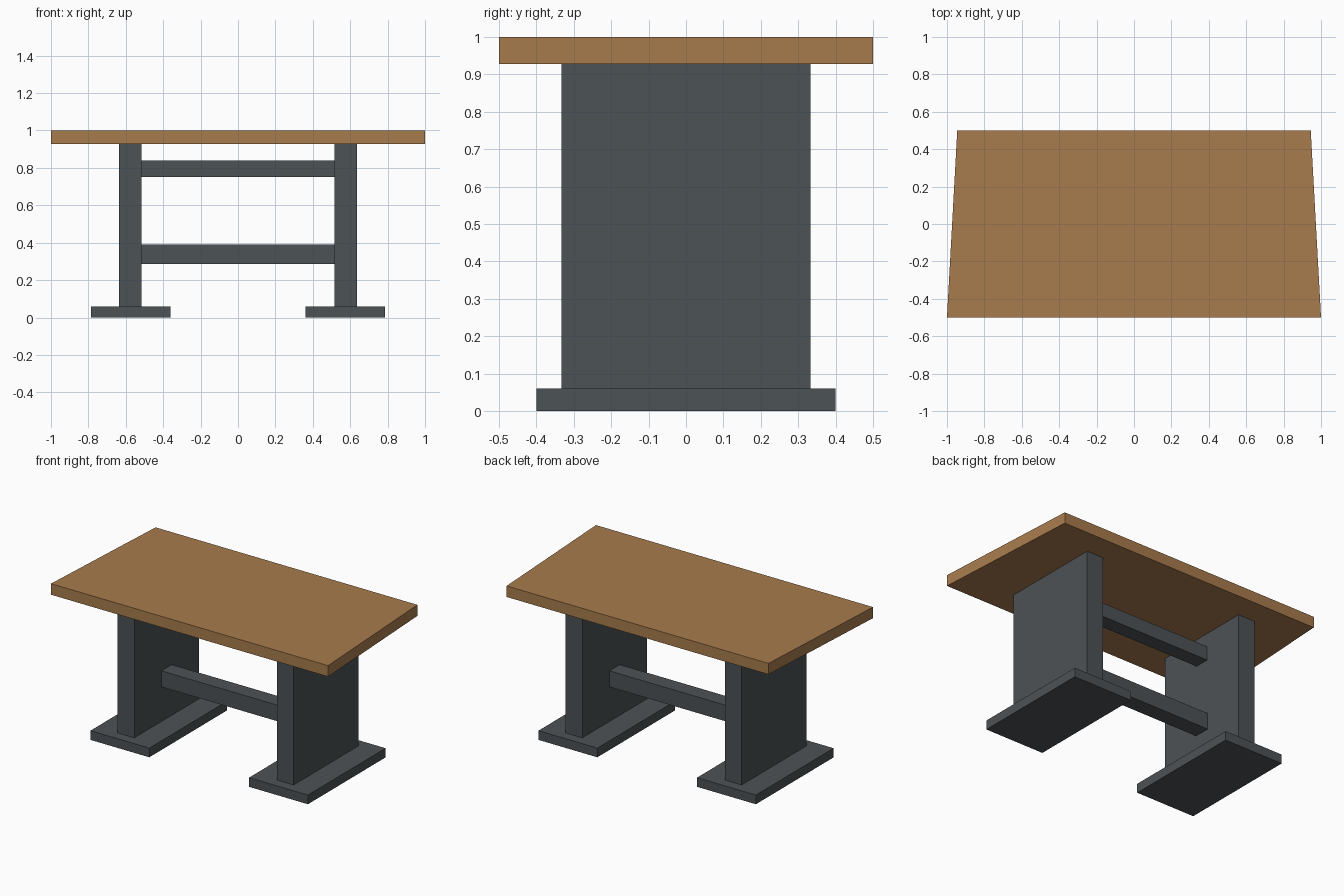
import bpy, bmesh

if "Cube" in bpy.data.objects:
    bpy.data.objects.remove(bpy.data.objects["Cube"])


def material(name, rgb):
    m = bpy.data.materials.new(name)
    m.diffuse_color = (*rgb, 1)
    m.use_nodes = True
    m.node_tree.nodes["Principled BSDF"].inputs["Base Color"].default_value = m.diffuse_color
    return m


wood = material("wood", (0.39, 0.20, 0.075))
slate = material("dark_grey", (0.073, 0.085, 0.09))


def prism(name, outline, z0, z1, mat):
    """Extrude a flat outline from z0 up to z1."""
    bm = bmesh.new()
    face = bm.faces.new([bm.verts.new((x, y, z0)) for x, y in outline])
    new = bmesh.ops.extrude_face_region(bm, geom=[face])["geom"]
    for v in new:
        if isinstance(v, bmesh.types.BMVert):
            v.co.z = z1
    bmesh.ops.recalc_face_normals(bm, faces=bm.faces)
    me = bpy.data.meshes.new(name)
    bm.to_mesh(me)
    bm.free()
    me.materials.append(mat)
    ob = bpy.data.objects.new(name, me)
    bpy.context.collection.objects.link(ob)
    return ob


def box(name, x0, x1, half_y, z0, z1):
    outline = [(x0, -half_y), (x1, -half_y), (x1, half_y), (x0, half_y)]
    return prism(name, outline, z0, z1, slate)


# Tabletop, slightly narrower at the back
prism("tabletop", [(-1, -0.5), (1, -0.5), (0.945, 0.5), (-0.945, 0.5)],
      0.928, 1.0, wood)

# Slab legs and flat feet, one pair per side
for side, s in (("left", -1), ("right", 1)):
    box(f"{side}_leg", *sorted((s * 0.515, s * 0.635)), 0.333, 0.06, 0.928)
    box(f"{side}_foot", *sorted((s * 0.36, s * 0.785)), 0.4, 0.0, 0.06)

# Stretchers between the legs
box("upper_stretcher", -0.515, 0.515, 0.048, 0.75, 0.84)
box("lower_stretcher", -0.515, 0.515, 0.053, 0.285, 0.39)
